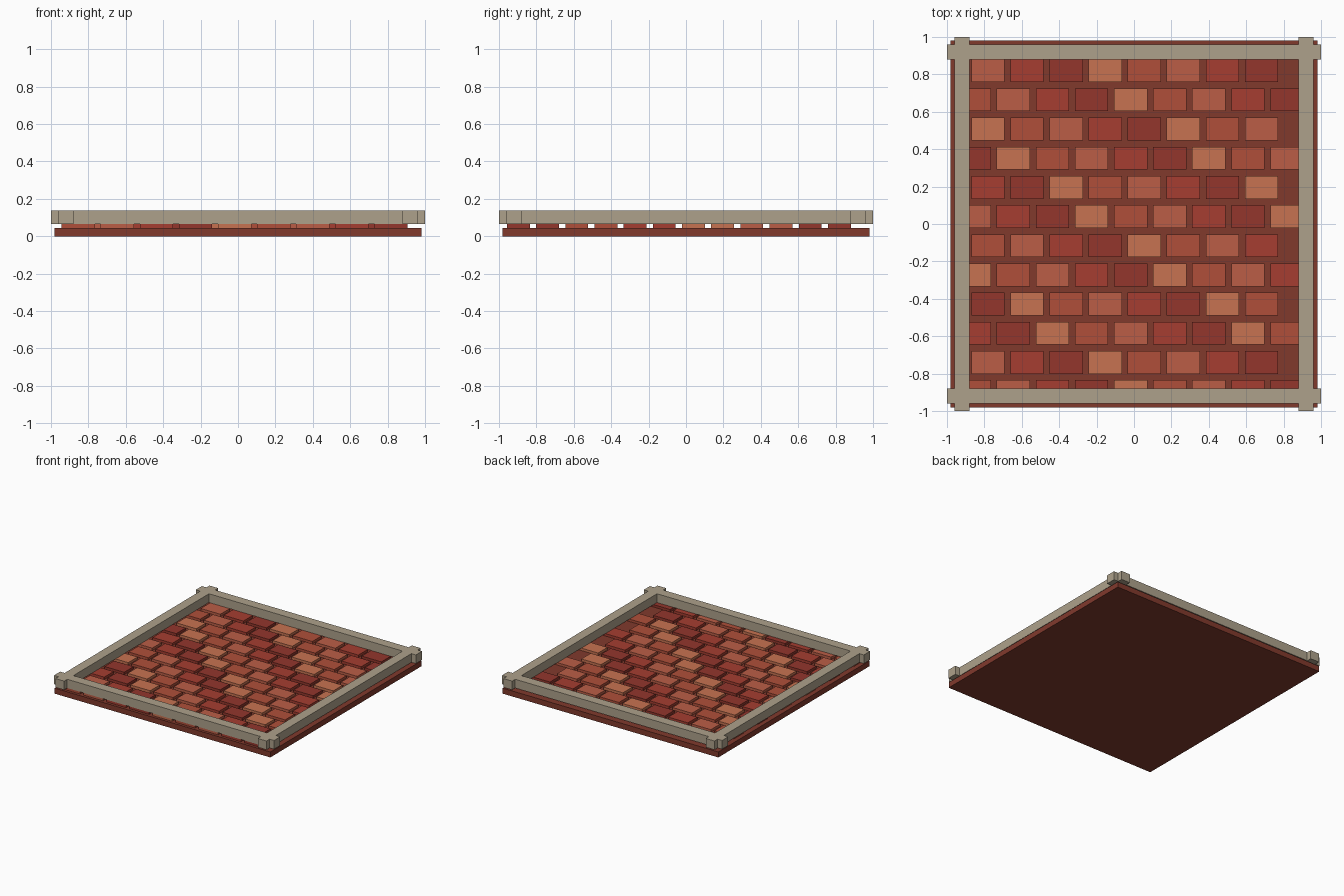
import bpy

if "Cube" in bpy.data.objects:
    bpy.data.objects.remove(bpy.data.objects["Cube"])


def material(name, rgb):
    # 0-255 display colour to linear diffuse colour
    m = bpy.data.materials.new(name)
    m.diffuse_color = [(c / 255) ** 2.2 for c in rgb] + [1]
    m.use_nodes = True
    m.node_tree.nodes["Principled BSDF"].inputs["Base Color"].default_value = m.diffuse_color
    return m


def box(name, x, y, z, mat):
    # each axis is a (low, high) pair
    bpy.ops.mesh.primitive_cube_add(size=1, location=[(a + b) / 2 for a, b in (x, y, z)])
    ob = bpy.context.object
    ob.name = name
    ob.scale = [b - a for a, b in (x, y, z)]
    bpy.ops.object.transform_apply(location=False, rotation=False, scale=True)
    ob.data.materials.append(mat)
    return ob


mortar = material("mortar", (128, 60, 48))
stone = material("stone", (172, 160, 138))
brick_mats = [material("brick_orange", (198, 114, 82)),
              material("brick_rust", (174, 80, 60)),
              material("brick_salmon", (186, 94, 72)),
              material("brick_red", (164, 64, 52)),
              material("brick_dark", (146, 57, 48))]

# Mortar slab
box("base_slab", (-0.98, 0.98), (-0.98, 0.98), (0, 0.045), mortar)

# Raised paving bricks: staggered rows from back to front, colours run diagonally
W, D = 0.089, 0.061
for row in range(12):
    y = 0.82 - 0.156 * row
    start, count = (-0.854, 9) if row % 2 else (-0.781, 8)
    for col in range(count):
        x = start + 0.209 * col
        box(f"brick_{row}_{col}", (x - W, x + W), (y - D, y + D), (0.045, 0.065),
            brick_mats[(col - 3 - row) % 5])

# Stone border beams crossing at the corners
for s, fb, lr in ((-1, "front", "left"), (1, "back", "right")):
    across = sorted((s * 0.88, s * 0.96))
    box(f"{fb}_border", (-1, 1), across, (0.065, 0.137), stone)
    box(f"{lr}_border", across, (-1, 1), (0.065, 0.137), stone)
